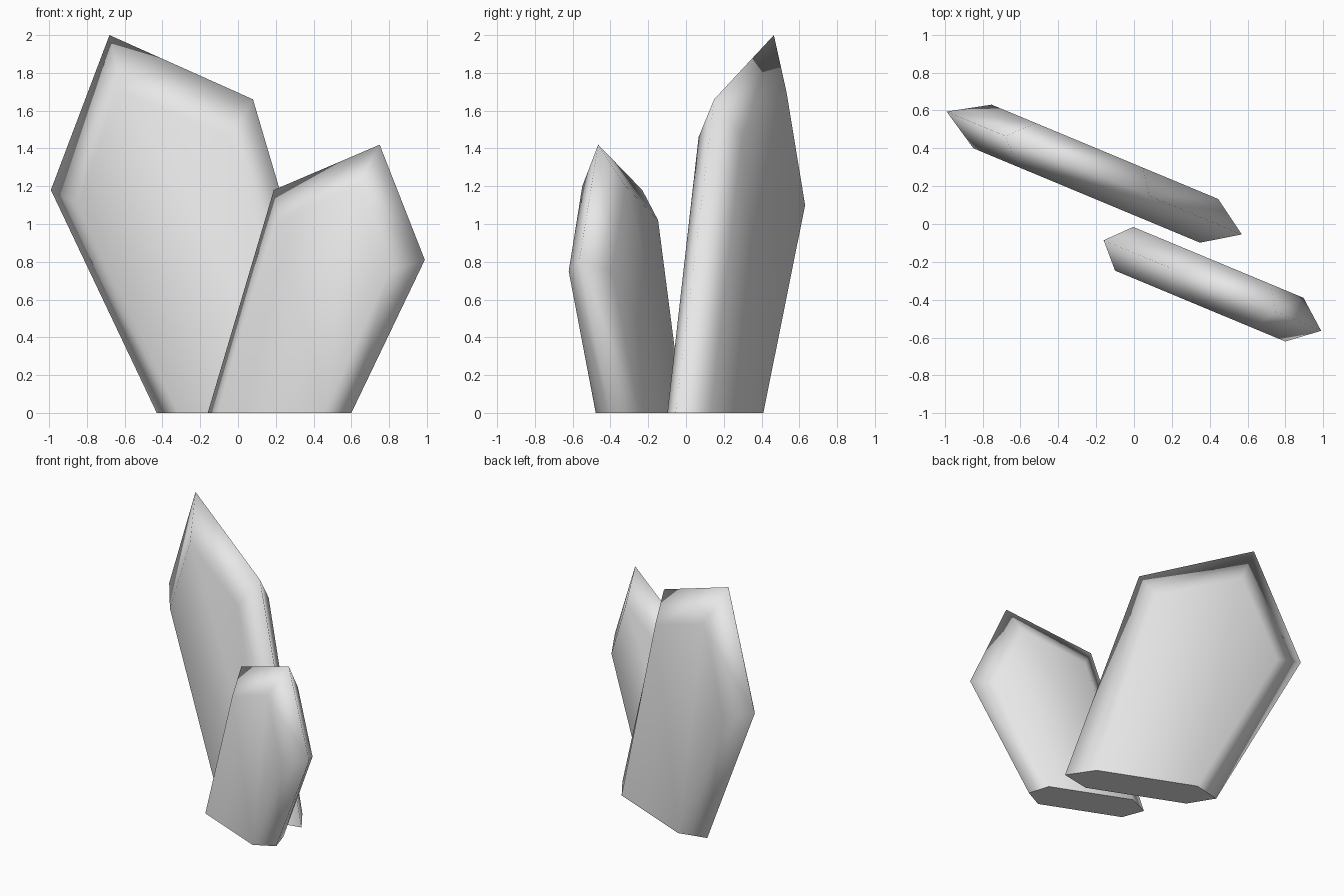
import bpy, bmesh
from math import radians
from mathutils import Matrix

if "Cube" in bpy.data.objects:
    bpy.data.objects.remove(bpy.data.objects["Cube"], do_unlink=True)

stone = bpy.data.materials.new("pale_grey_stone")
stone.use_nodes = True
grey = (0.8, 0.8, 0.8, 1)
stone.diffuse_color = grey
stone.node_tree.nodes["Principled BSDF"].inputs["Base Color"].default_value = grey


def crystal_slab(name, ridge, face, centre, half):
    """Flat crystal: two inset faces bevelled out to a wider ridge outline."""
    turn = Matrix.Rotation(radians(-22.6), 3, 'Z')
    bm = bmesh.new()
    rings = [[bm.verts.new(turn @ bm_point) for bm_point in layer] for layer in (
        [Matrix.Identity(3) @ v for v in to_layer(face, centre - half)],
        to_layer(ridge, centre),
        to_layer(face, centre + half))]
    front, middle, back = rings

    # broad faces and bevels; the first and last points lie on the ground
    bm.faces.new(front)
    bm.faces.new(back[::-1])
    for a, b in ((front, middle), (middle, back)):
        for i in range(len(a) - 1):
            bm.faces.new((a[i], b[i], b[i + 1], a[i + 1]))

    # flat base with a crisp edge
    base = bm.faces.new([r[0] for r in rings] + [r[-1] for r in rings[::-1]])
    bmesh.ops.recalc_face_normals(bm, faces=bm.faces)
    for f in bm.faces:
        f.smooth = f is not base
    for e in base.edges:
        e.smooth = False

    mesh = bpy.data.meshes.new(name)
    bm.to_mesh(mesh)
    bm.free()
    mesh.materials.append(stone)
    obj = bpy.data.objects.new(name, mesh)
    bpy.context.collection.objects.link(obj)


def to_layer(outline, depth):
    """Place a width/height outline at a depth."""
    from mathutils import Vector
    return [Vector((u, depth, z)) for u, z in outline]


# tall slab at the back
crystal_slab(
    "tall_crystal",
    [(-.536, 0), (-1.143, 1.18), (-.807, 2), (.016, 1.66), (.547, 0)],
    [(-.362, 0), (-.937, 1.1), (-.68, 1.7), (-.07, 1.46), (.36, 0)],
    .168, .125)

# short slab at the front
crystal_slab(
    "short_crystal",
    [(-.115, 0), (.264, 1.18), (.871, 1.42), (1.13, .81), (.709, 0)],
    [(.002, 0), (.346, 1.02), (.79, 1.2), (.977, .75), (.605, 0)],
    -.141, .125)
